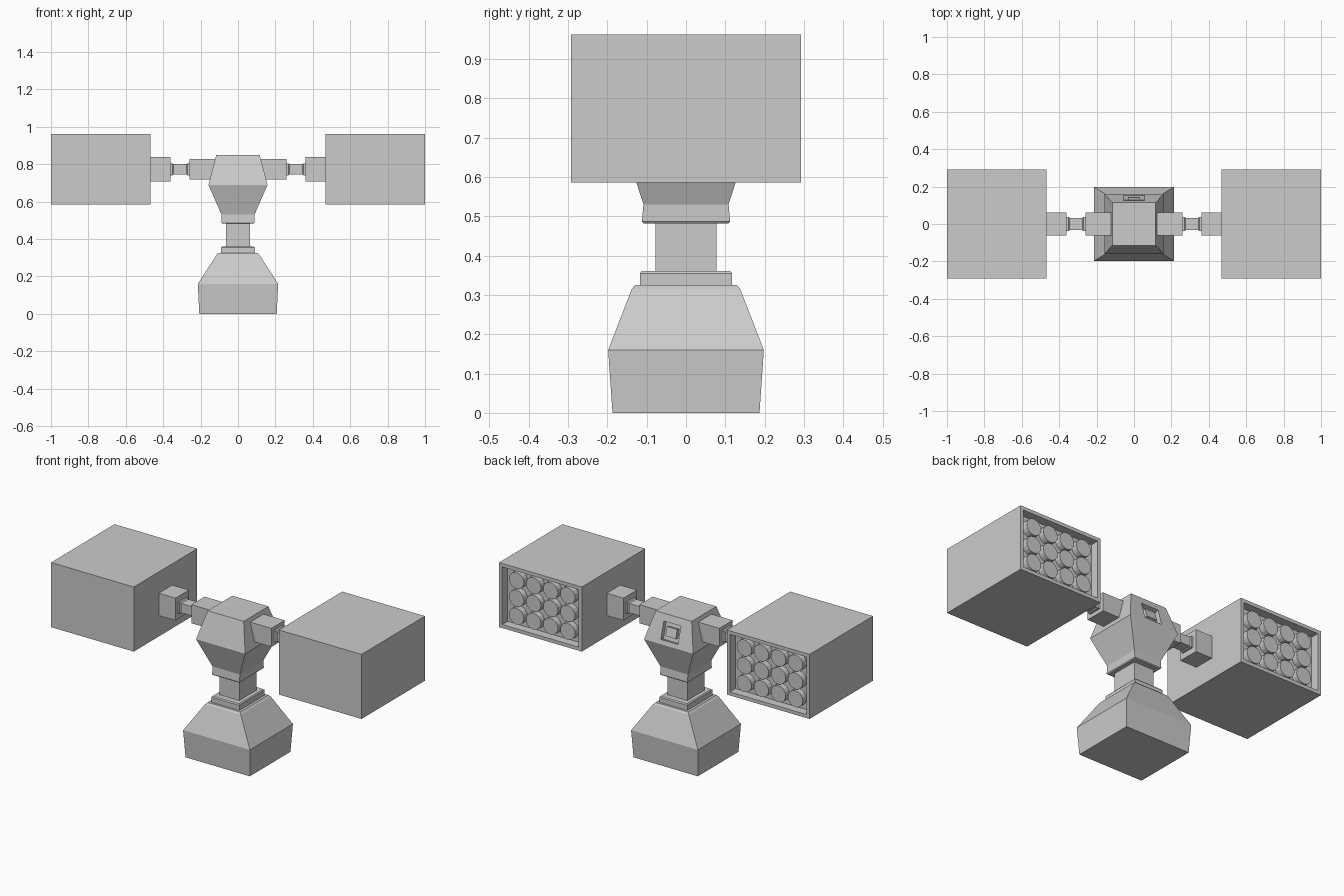
import bpy, bmesh, math
from mathutils import Matrix, Vector

if "Cube" in bpy.data.objects:
    bpy.data.objects.remove(bpy.data.objects["Cube"])


def finish(name, bm):
    bmesh.ops.recalc_face_normals(bm, faces=bm.faces)
    me = bpy.data.meshes.new(name)
    bm.to_mesh(me)
    bm.free()
    ob = bpy.data.objects.new(name, me)
    bpy.context.collection.objects.link(ob)
    return ob


def loft(name, rings, matrix=Matrix()):
    """Stack of rectangles (half_x, half_y, z), capped at both ends."""
    bm = bmesh.new()
    loops = [[bm.verts.new(matrix @ Vector((sx * hx, sy * hy, z)))
              for sx, sy in ((-1, -1), (1, -1), (1, 1), (-1, 1))]
             for hx, hy, z in rings]
    for a, b in zip(loops, loops[1:]):
        for i in range(4):
            j = (i + 1) % 4
            bm.faces.new((a[i], a[j], b[j], b[i]))
    bm.faces.new(loops[0][::-1])
    bm.faces.new(loops[-1])
    return finish(name, bm)


def box_mesh(lo, hi):
    bm = bmesh.new()
    lo, hi = Vector(lo), Vector(hi)
    size = hi - lo
    bmesh.ops.create_cube(bm, size=1, matrix=Matrix.Translation((lo + hi) / 2)
                          @ Matrix.Diagonal((*size, 1)))
    return bm


# Pedestal, collar and neck
loft("base", [(.207, .187, 0), (.215, .198, .16), (.115, .138, .315), (.105, .13, .325)])
loft("collar", [(.09, .117, .32), (.09, .117, .355), (.085, .112, .361)])
loft("neck", [(.063, .078, .35), (.063, .078, .495)])
loft("head_skirt", [(.084, .108, .482), (.088, .112, .487), (.088, .108, .535)])

# Head with a slanted sensor window at the back
head = loft("head", [(.088, .108, .53), (.158, .16, .69), (.116, .114, .85)])
slant = math.atan2(.046, .16)
window = (Matrix.Translation((0, .139, .762))
          @ Matrix.Rotation(slant, 4, 'X'))
cutter = loft("window_cutter", [(.055, .025, -.05), (.055, .025, .05)], window)
cutter.hide_render = True
cutter.hide_viewport = False
cut = head.modifiers.new("window", 'BOOLEAN')
cut.object = cutter
cut.solver = 'EXACT'
bpy.context.view_layer.objects.active = head
head.select_set(True)
bpy.ops.object.modifier_apply(modifier=cut.name)
bpy.data.objects.remove(cutter)
loft("sensor", [(.033, .012, -.026), (.033, .012, .026)],
     window @ Matrix.Translation((0, -.016, 0)))

# Arms and launcher pods on both sides
along_x = Matrix.Translation((0, 0, .773)) @ Matrix.Rotation(math.pi / 2, 4, 'Y')
for side, s in (("right", 1), ("left", -1)):
    flip = Matrix.Diagonal((s, 1, 1, 1)) @ along_x
    loft(f"{side}_shoulder", [(.054, .061, .08), (.054, .061, .258)], flip)
    loft(f"{side}_joint", [(.032, .038, .25), (.032, .038, .27), (.027, .033, .276),
                           (.027, .033, .344), (.032, .038, .35), (.032, .038, .37)], flip)
    loft(f"{side}_mount", [(.065, .062, .36), (.065, .062, .48)], flip)

    # Pod shell with a recessed rear opening
    xs = sorted((s * .467, s * 1.0))
    bm = box_mesh((xs[0], -.292, .586), (xs[1], .292, .962))
    rear = max(bm.faces, key=lambda f: f.calc_center_median().y)
    bmesh.ops.inset_individual(bm, faces=[rear], thickness=.029)
    bmesh.ops.inset_individual(bm, faces=[rear], thickness=0, depth=-.05)
    finish(f"{side}_pod", bm)

    # Grid of round tubes in the opening
    bm = bmesh.new()
    for col in range(4):
        for row in range(3):
            pos = (s * .7335 + (col - 1.5) * .11, .257, .774 + (row - 1) * .104)
            bmesh.ops.create_cone(bm, cap_ends=True, segments=16,
                                  radius1=.048, radius2=.048, depth=.04,
                                  matrix=Matrix.Translation(pos)
                                  @ Matrix.Rotation(math.pi / 2, 4, 'X'))
    finish(f"{side}_tubes", bm)
